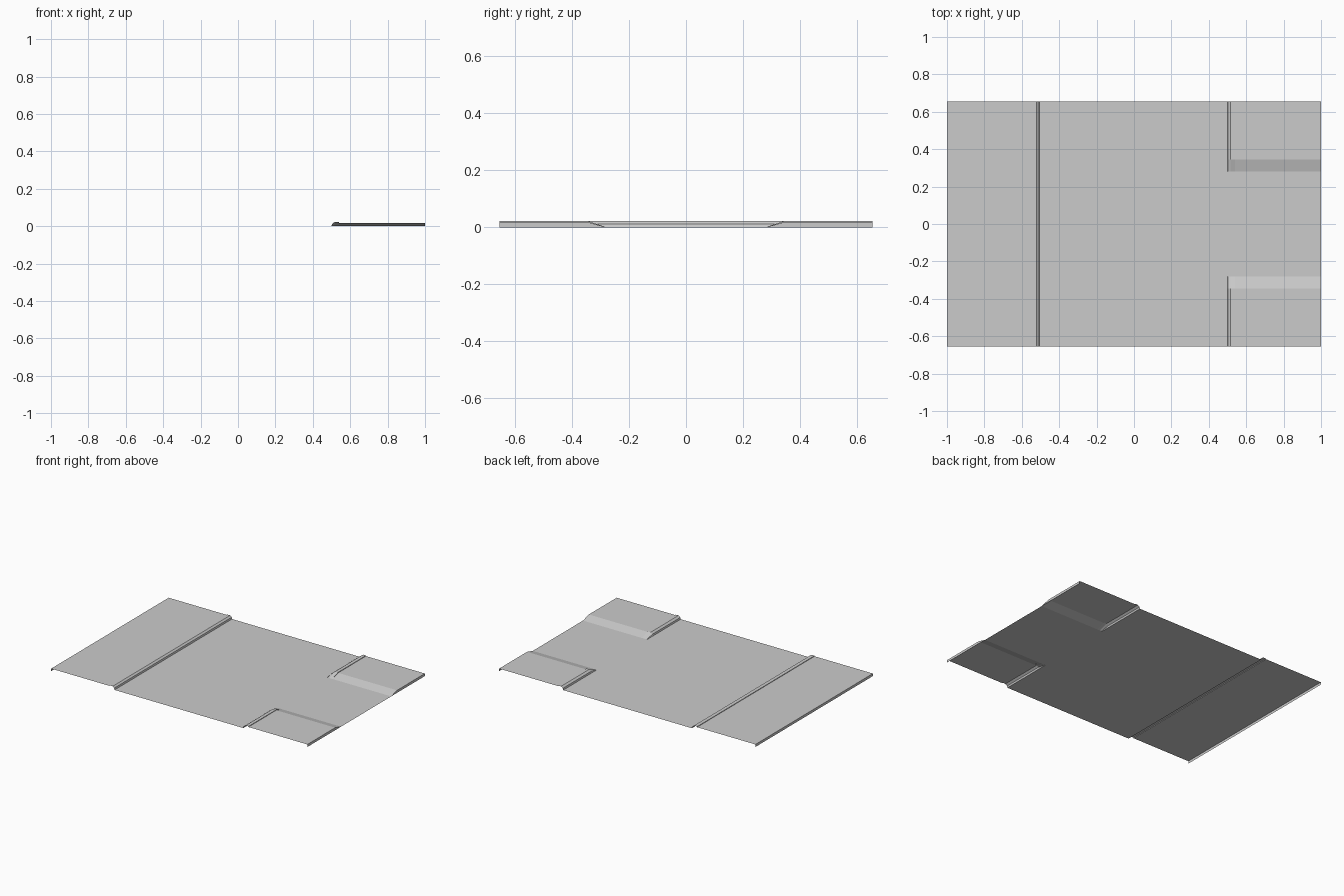
import bpy

if "Cube" in bpy.data.objects:
    bpy.data.objects.remove(bpy.data.objects["Cube"])

W = 0.655      # half depth
Y_LOW = 0.28   # foot of the side slope
Y_TOP = 0.345  # head of the side slope


def loft(name, profile, rows):
    """Sweep an (x, z) profile over rows of (y, height factor)."""
    verts = [(x, y, z * k) for y, k in rows for x, z in profile]
    n = len(profile)
    faces = [(r * n + i, r * n + i + 1, (r + 1) * n + i + 1, (r + 1) * n + i)
             for r in range(len(rows) - 1) for i in range(n - 1)]
    mesh = bpy.data.meshes.new(name)
    mesh.from_pydata(verts, [], faces)
    mesh.validate()
    obj = bpy.data.objects.new(name, mesh)
    bpy.context.collection.objects.link(obj)
    return obj


# Flat floor: main field and the tongue between the corner pads
loft("main_floor", [(-0.505, 0), (0.5, 0)], [(-W, 1), (-Y_LOW, 1), (Y_LOW, 1), (W, 1)])
loft("floor_tongue", [(0.5, 0), (1, 0)], [(-Y_LOW, 1), (Y_LOW, 1)])

# Raised end panel with outer lip, small ridge and step down to the floor
loft("end_panel",
     [(-1, 0), (-1, 0.018), (-0.545, 0.018), (-0.545, 0.022),
      (-0.52, 0.022), (-0.508, 0.012), (-0.505, 0)],
     [(-W, 1), (W, 1)])

# Raised corner pads with ridge, outer lip and inner slope
pad_profile = [(0.5, 0), (0.503, 0.012), (0.517, 0.022), (0.54, 0.022),
               (0.54, 0.018), (1, 0.018), (1, 0)]
loft("corner_pad_front", pad_profile, [(-W, 1), (-Y_TOP, 1), (-Y_LOW, 0)])
loft("corner_pad_back", pad_profile, [(Y_LOW, 0), (Y_TOP, 1), (W, 1)])
